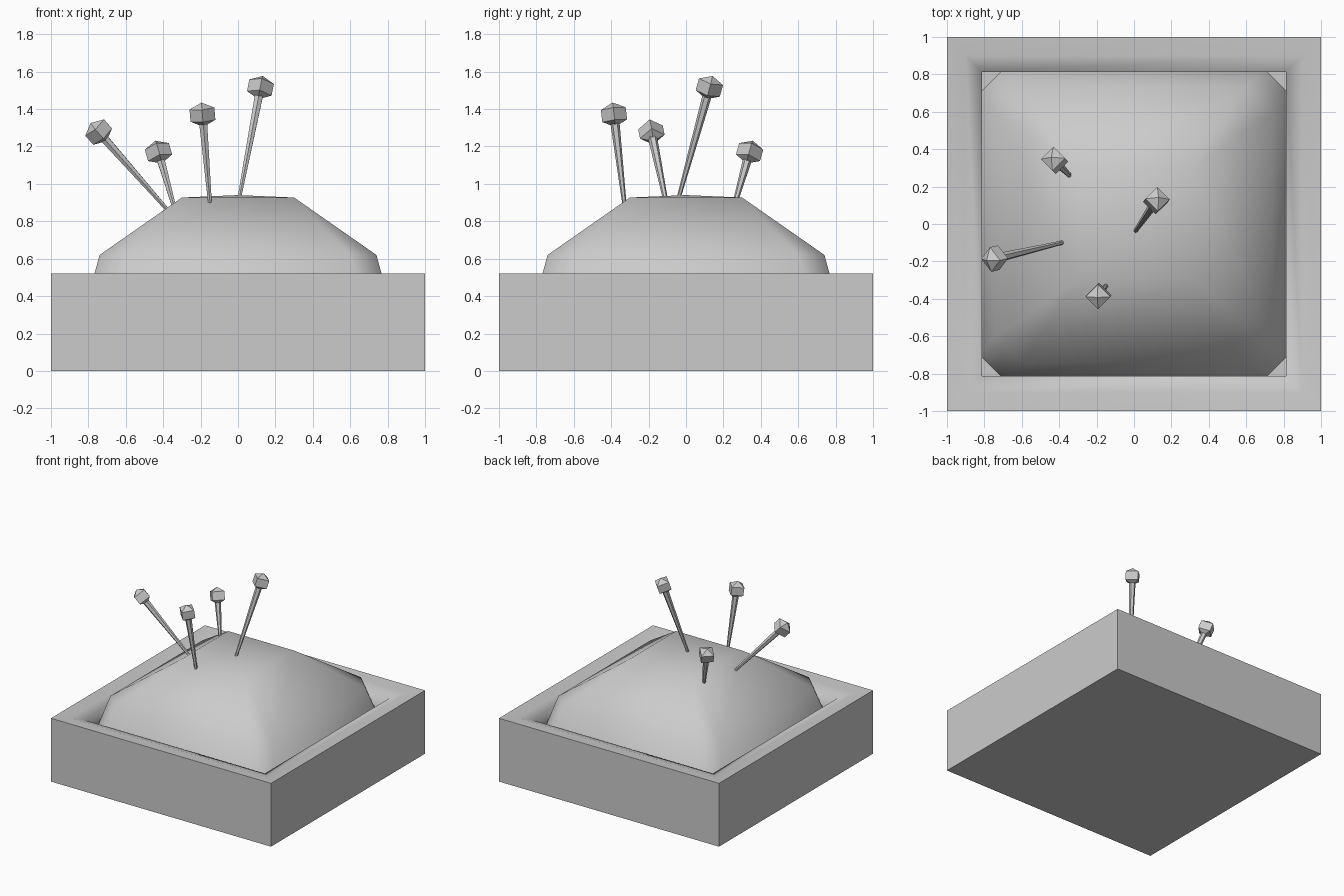
import bpy, bmesh
from mathutils import Vector, Matrix

if "Cube" in bpy.data.objects:
    bpy.data.objects.remove(bpy.data.objects["Cube"])


def finish(bm, name, smooth):
    bmesh.ops.recalc_face_normals(bm, faces=bm.faces)
    for f in bm.faces:
        f.smooth = smooth(f)
    me = bpy.data.meshes.new(name)
    bm.to_mesh(me)
    bm.free()
    ob = bpy.data.objects.new(name, me)
    bpy.context.collection.objects.link(ob)
    return ob


def bridge(bm, a, b):
    n = len(a)
    for i in range(n):
        bm.faces.new((a[i], a[(i + 1) % n], b[(i + 1) % n], b[i]))


# box: square rings up the outside, over the inward-sloping rim, down to the floor
bm = bmesh.new()
profile = [(1, 0), (1, 0.52), (0.9, 0.51), (0.813, 0.48), (0.813, 0.3)]
rings = [[bm.verts.new((r * sx, r * sy, z))
          for sx, sy in ((-1, -1), (1, -1), (1, 1), (-1, 1))] for r, z in profile]
for a, b in zip(rings, rings[1:]):
    bridge(bm, a, b)
bm.faces.new(rings[0])
bm.faces.new(rings[-1])


def is_rim(f):
    c = f.calc_center_median()
    return max(abs(c.x), abs(c.y)) < 0.99 and c.z > 0.31


finish(bm, "box", is_rim)

# cushion: chamfered square rings closing to a small, slightly raised square top
bm = bmesh.new()


def chamfer_ring(r, k, z):
    pts = [(-k, -r), (k, -r), (r, -k), (r, k), (k, r), (-k, r), (-r, k), (-r, -k)]
    return [bm.verts.new((x, y, z)) for x, y in pts]


low = chamfer_ring(0.83, 0.70, 0.29)
mid = chamfer_ring(0.74, 0.60, 0.62)
bridge(bm, low, mid)
top = [bm.verts.new((x * 0.3, y * 0.3, 0.927))
       for x, y in ((-1, -1), (1, -1), (1, 1), (-1, 1))]
peak = bm.verts.new((0, 0, 0.94))
for i in range(4):
    j = (i + 1) % 4
    bm.faces.new((mid[2 * i], mid[2 * i + 1], top[j], top[i]))
    bm.faces.new((mid[2 * i + 1], mid[(2 * i + 2) % 8], top[j]))
    bm.faces.new((top[i], top[j], peak))
bm.faces.new(low)
finish(bm, "cushion", lambda f: f.calc_center_median().z > 0.3)


# pins: tapered shaft with a faceted head
def pin(name, base, head):
    base, head = Vector(base), Vector(head)
    d = head - base
    length = d.length + 0.08
    rot = Vector((0, 0, 1)).rotation_difference(d).to_matrix().to_4x4()
    bm = bmesh.new()
    bmesh.ops.create_cone(bm, cap_ends=True, segments=6, radius1=0.009, radius2=0.026,
                          depth=length, matrix=Matrix.Translation((0, 0, -length / 2)))
    bmesh.ops.create_uvsphere(bm, u_segments=4, v_segments=3, radius=0.077,
                              matrix=Matrix.Diagonal((1, 1, 0.85, 1)))
    bm.transform(Matrix.Translation(head) @ rot)
    finish(bm, name, lambda f: False)


pin("pin_centre", (0.01, -0.035, 0.94), (0.12, 0.125, 1.515))
pin("pin_front", (-0.15, -0.33, 0.90), (-0.19, -0.385, 1.37))
pin("pin_left", (-0.385, -0.10, 0.87), (-0.745, -0.185, 1.277))
pin("pin_back", (-0.345, 0.26, 0.89), (-0.425, 0.34, 1.17))
